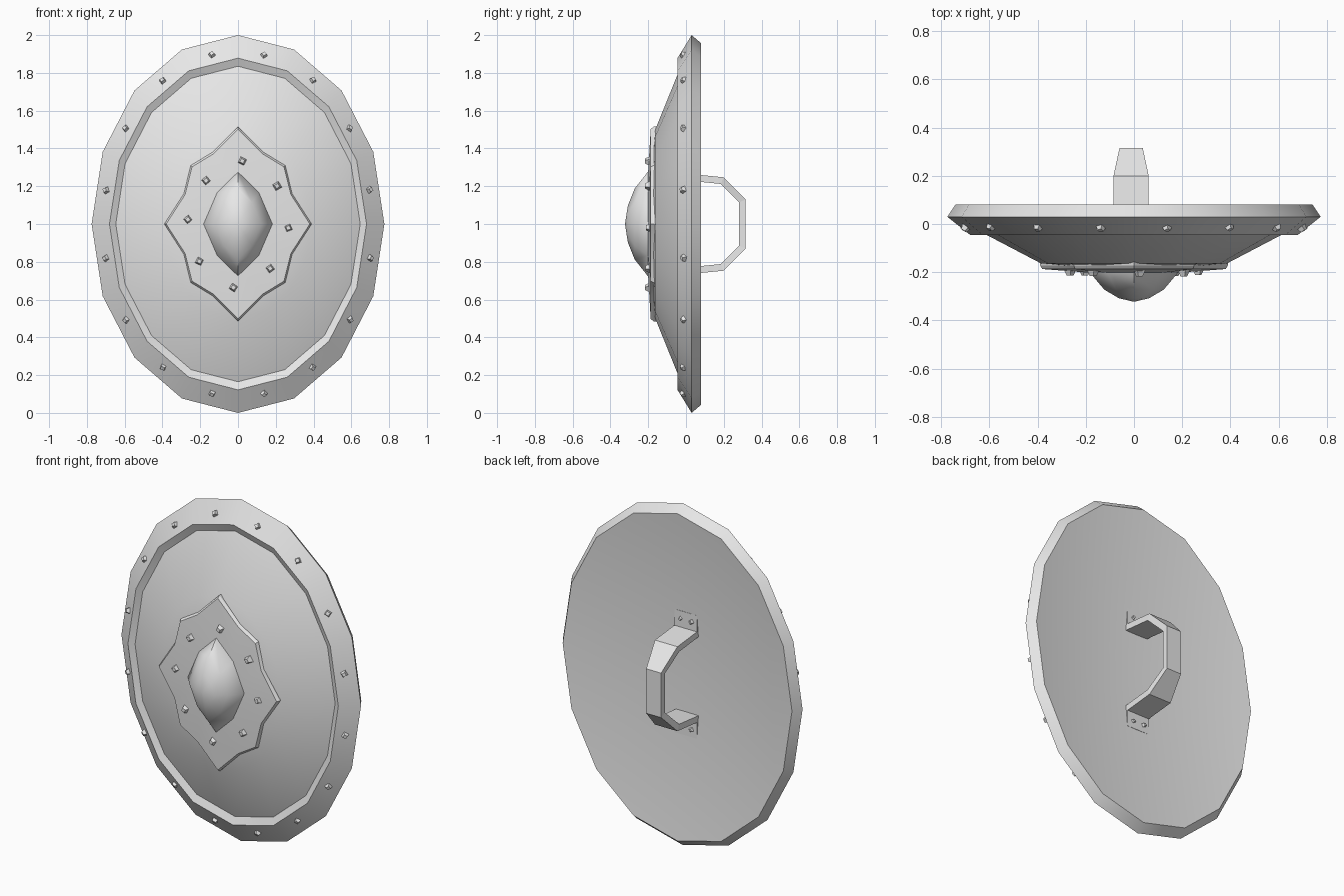
import bpy, bmesh, math, random
from mathutils import Vector, Matrix

random.seed(4)
if "Cube" in bpy.data.objects:
    bpy.data.objects.remove(bpy.data.objects["Cube"])

RX, RZ, MID = 0.775, 1.0, 1.0

grey = bpy.data.materials.new("plain_grey")
grey.use_nodes = True
grey.diffuse_color = (0.8, 0.8, 0.8, 1)
grey.node_tree.nodes["Principled BSDF"].inputs["Base Color"].default_value = (0.8, 0.8, 0.8, 1)


def finish(name, bm, smooth=None, recalc=True):
    """Turn a bmesh into a named object, optionally smoothed below an angle."""
    if recalc:
        bmesh.ops.recalc_face_normals(bm, faces=bm.faces)
    mesh = bpy.data.meshes.new(name)
    bm.to_mesh(mesh)
    bm.free()
    mesh.materials.append(grey)
    obj = bpy.data.objects.new(name, mesh)
    bpy.context.collection.objects.link(obj)
    if smooth:
        bpy.ops.object.select_all(action='DESELECT')
        obj.select_set(True)
        bpy.context.view_layer.objects.active = obj
        bpy.ops.object.shade_smooth_by_angle(angle=math.radians(smooth))
    return obj


def loft(outline, profile):
    """Sweep an x/z outline through (scale, y) steps; scale 0 makes a pole."""
    bm = bmesh.new()
    n = len(outline)
    rings = []
    for s, y in profile:
        if s == 0:
            rings.append([bm.verts.new((0, y, MID))] * n)
        else:
            rings.append([bm.verts.new((x * s, y, MID + z * s)) for x, z in outline])
    for a, b in zip(rings, rings[1:]):
        for i in range(n):
            j = (i + 1) % n
            bm.faces.new(dict.fromkeys((a[i], a[j], b[j], b[i])))
    return bm


def mirrored(quarter):
    """Complete a closed outline from its top-to-right quarter."""
    right = quarter + [(x, -z) for x, z in quarter[-2::-1]]
    return right + [(-x, z) for x, z in right[-2:0:-1]]


def rivets(name, places, size, height):
    """Small tapered studs at (position, normal) pairs."""
    bm = bmesh.new()
    for pos, normal in places:
        turn = Matrix.Rotation(random.uniform(-0.4, 0.4), 4, 'Z')
        aim = normal.to_track_quat('Z', 'Y').to_matrix().to_4x4()
        made = bmesh.ops.create_cone(
            bm, cap_ends=True, segments=4, radius1=size, radius2=size * 0.5,
            depth=height, matrix=Matrix.Translation(pos) @ aim @ turn)
        lean = Vector([random.uniform(-0.003, 0.003) for _ in range(3)])
        bmesh.ops.translate(bm, verts=made["verts"], vec=lean)
    return finish(name, bm)


# Shield body: domed face, raised chamfered rim and hollow back
oval = [(RX * math.sin(i * math.tau / 16), RZ * math.cos(i * math.tau / 16)) for i in range(16)]
finish("shield_body", loft(oval, [
    (0, -0.19), (0.25, -0.185), (0.5, -0.163), (0.835, -0.027),
    (0.878, -0.045), (1, 0.03), (0.957, 0.08), (0, -0.02)]), smooth=30)

# Star-shaped centre plate
star = mirrored([(0, 0.515), (0.135, 0.38), (0.25, 0.31), (0.287, 0.16), (0.39, 0)])
finish("star_plate", loft(star, [
    (0, -0.15), (1, -0.155), (1, -0.172), (0.975, -0.187), (0.45, -0.203), (0, -0.203)]), smooth=25)

# Pointed centre boss
lens = mirrored([(0, 0.275), (0.11, 0.167), (0.182, 0)])
finish("centre_boss", loft(lens, [
    (0, -0.18), (1, -0.18), (1, -0.203), (0.68, -0.272), (0.35, -0.308), (0, -0.323)]), smooth=60)

# Rivets around the rim
rim_places = []
for i in range(16):
    a = (i + 0.5) * math.tau / 16
    out = Vector((math.sin(a), 0, math.cos(a)))
    rim_places.append((Vector((0.712 * out.x, -0.012, MID + 0.912 * out.z)),
                       out * 0.56 + Vector((0, -0.83, 0))))
rivets("rim_rivets", rim_places, 0.027, 0.034)

# Rivets on the star plate, in opposite pairs
plate_places = []
for x, z in [(0.025, 0.335), (0.207, 0.2), (0.268, -0.022), (0.172, -0.233)]:
    for side in (1, -1):
        plate_places.append((Vector((x * side, -0.2, MID + z * side)), Vector((0, -1, 0))))
rivets("plate_rivets", plate_places, 0.028, 0.03)

# Handle: bent strap with a flange at each end, as (y, height, half width)
CX = -0.012
half = [(0.02, 0.36, 0.073), (0.02, 0.265, 0.073), (0.2, 0.247, 0.073), (0.316, 0.13, 0.048)]
path = half + [(y, -z, w) for y, z, w in reversed(half)]
bm = bmesh.new()
rows = [[bm.verts.new((CX + s * w, y, MID + z)) for s in (-1, 1)] for y, z, w in path]
for a, b in zip(rows, rows[1:]):
    bm.faces.new((a[0], a[1], b[1], b[0]))
strap = finish("handle", bm, recalc=False)
solid = strap.modifiers.new("thickness", 'SOLIDIFY')
solid.thickness = 0.036
solid.offset = -1
solid.use_even_offset = True

# Rivets on the handle flanges
rivets("handle_rivets", [(Vector((CX + sx * 0.036, 0.022, MID + sz * 0.315)), Vector((0, 1, 0)))
                         for sx in (-1, 1) for sz in (-1, 1)], 0.018, 0.022)
